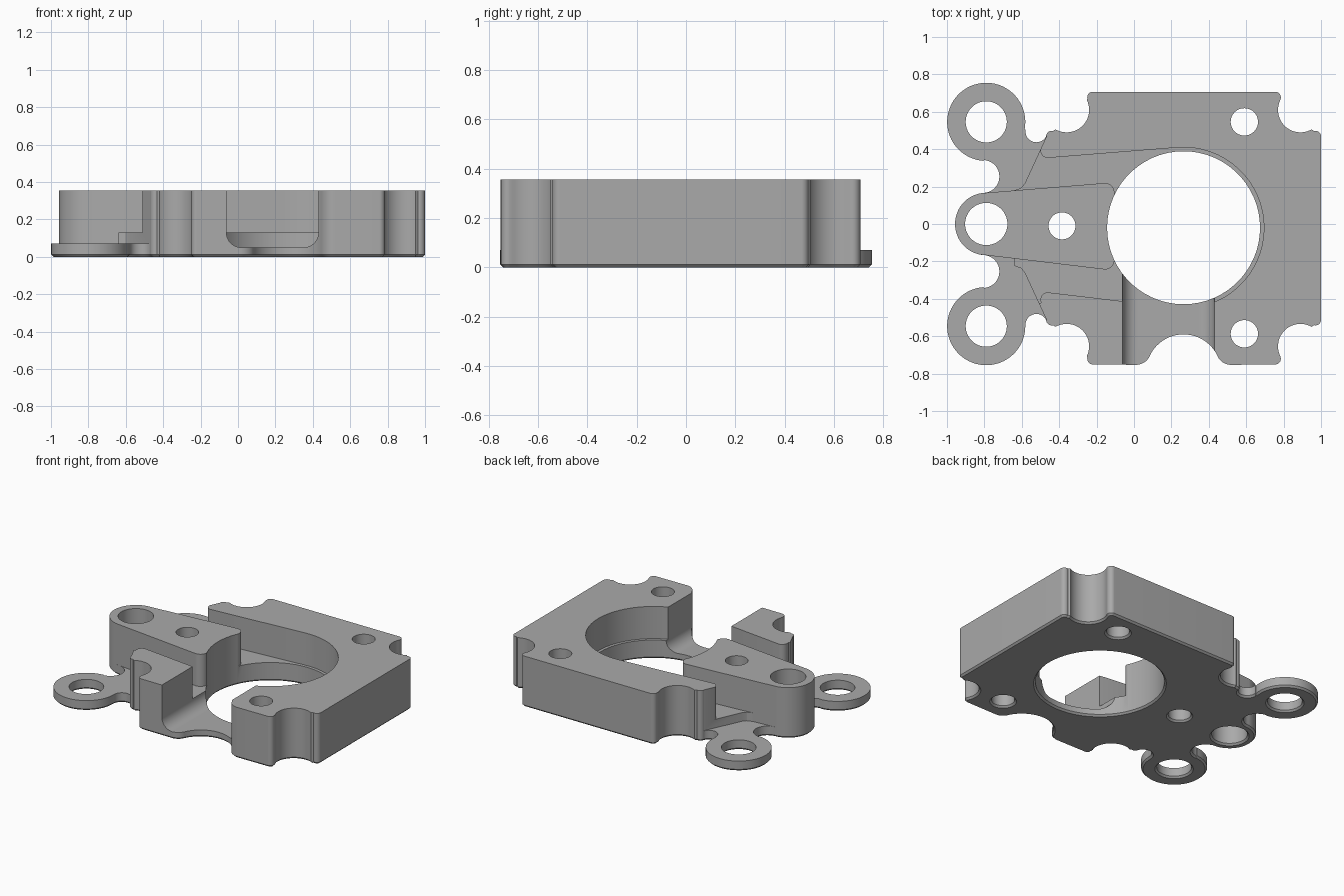
import bpy, bmesh
from math import cos, sin, radians, ceil, hypot, pi

cube = bpy.data.objects.get("Cube")
if cube:
    bpy.data.objects.remove(cube)

HEIGHT, FLOOR, EAR, CHAMFER = 0.355, 0.13, 0.07, 0.012
BODY_MIRROR = -0.044          # body is centred slightly in front of the ears
BORE = (0.265, -0.02)

metal = bpy.data.materials.new("grey_metal")
metal.use_nodes = True
metal.diffuse_color = (0.4, 0.4, 0.4, 1)
metal.node_tree.nodes["Principled BSDF"].inputs["Base Color"].default_value = (0.4, 0.4, 0.4, 1)


def arc(cx, cy, r, a0, a1):
    n = max(3, ceil(abs(a1 - a0) / 6))
    angles = [radians(a0 + (a1 - a0) * i / n) for i in range(n + 1)]
    return [(cx + r * cos(a), cy + r * sin(a)) for a in angles]


def circle(x, y, r):
    return arc(x, y, r, 0, 360)[:-1]


def clean(pts):
    out = []
    for p in pts:
        if not out or hypot(p[0] - out[-1][0], p[1] - out[-1][1]) > 0.002:
            out.append(p)
    if hypot(out[0][0] - out[-1][0], out[0][1] - out[-1][1]) < 0.002:
        out.pop()
    area = sum(a[0] * b[1] - b[0] * a[1] for a, b in zip(out, out[1:] + out[:1]))
    return out if area > 0 else out[::-1]


def inset(pts, d):
    out = []
    for i, (x, y) in enumerate(pts):
        a, b = pts[i - 1], pts[(i + 1) % len(pts)]
        tx, ty = b[0] - a[0], b[1] - a[1]
        k = d / hypot(tx, ty)
        out.append((x - ty * k, y + tx * k))
    return out


def prism(name, pts, layers):
    """Solid from one outline; layers are (z, inset) pairs, bottom to top."""
    pts = clean(pts)
    bm = bmesh.new()
    rings = [[bm.verts.new((x, y, z)) for x, y in (inset(pts, d) if d else pts)]
             for z, d in layers]
    bm.faces.new(rings[0][::-1])
    bm.faces.new(rings[-1])
    n = len(pts)
    for lo, hi in zip(rings, rings[1:]):
        for i in range(n):
            j = (i + 1) % n
            bm.faces.new((lo[i], lo[j], hi[j], hi[i]))
    mesh = bpy.data.meshes.new(name)
    bm.to_mesh(mesh)
    bm.free()
    mesh.materials.append(metal)
    obj = bpy.data.objects.new(name, mesh)
    bpy.context.collection.objects.link(obj)
    return obj


def cut(target, cutter, keep=False):
    mod = target.modifiers.new("cut", 'BOOLEAN')
    mod.operation, mod.solver, mod.object = 'DIFFERENCE', 'EXACT', cutter
    bpy.context.view_layer.objects.active = target
    bpy.ops.object.modifier_apply(modifier=mod.name)
    if not keep:
        bpy.data.objects.remove(cutter)


def half_outline(front):
    """Left tip to right edge: arm end and ear, then the scalloped body."""
    join = -1 if front else -11
    arm = arc(-0.79, 0, 0.167, 180, 94)
    arm += arc(-0.808, 0.254, 0.088, -86, 86)
    arm += arc(-0.79, 0.546, 0.209, 266, join)
    body = arc(-0.522, 0.495, 0.058, 180 + join, 330)
    body += arc(-0.44, 0.468, 0.03, 170, 75)
    body += arc(-0.36, 0.61, 0.12, 240, 385)
    body += arc(-0.22, 0.677, 0.03, 190, 90)
    if front:
        body += arc(0.011, 0.629, 0.08, 90, 25)
        body += arc(0.265, 0.746, 0.2, -155, -25)
        body += arc(0.519, 0.629, 0.08, 155, 90)
    body += arc(0.755, 0.677, 0.03, 90, -10)
    body += arc(0.89, 0.61, 0.12, 155, 300)
    body += arc(0.97, 0.468, 0.03, 105, 0)
    if front:
        return [(x, -y) for x, y in arm] + [(x, BODY_MIRROR - y) for x, y in body]
    return arm + body


# Full-height block with a chamfered bottom edge
plate = prism("mounting_block", half_outline(False) + half_outline(True)[::-1],
              [(0, CHAMFER), (CHAMFER, 0), (HEIGHT, 0)])

# Tapered arm that stays standing between the recesses
arm_shape = [(-1.3, 0.125), (-0.79, 0.167)] + arc(-0.155, 0.169, 0.05, 95, 0)
arm_shape += arc(-0.155, -0.193, 0.05, 0, -97) + [(-0.79, -0.167), (-1.3, -0.11)]
arm = prism("arm_helper", arm_shape, [(-0.1, 0), (0.6, 0)])

# Low ears on the left
edge = [(-0.54, 1), (-0.5, 0.52), (-0.468, 0.468), (-0.585, 0.215), (-0.605, 0.192), (-0.64, 0.18)]
ear_shape = [(-1.2, 1)] + edge + [(x, BODY_MIRROR - y) for x, y in edge[::-1]] + [(-1.2, -1)]
ear_cut = prism("ear_cutter", ear_shape, [(EAR, 0), (0.5, 0)])
cut(ear_cut, arm, keep=True)
cut(plate, ear_cut)

# Pocket around the arm and bore
pocket = [(-0.7, 0.41)] + arc(-0.46, 0.393, 0.04, 155, 265)
pocket += arc(*BORE, 0.43, 95, -90)
pocket += [(-0.06, -0.413)] + arc(-0.46, -0.405, 0.04, 95, 205) + [(-0.7, -0.422)]
pocket_cut = prism("pocket_cutter", pocket, [(FLOOR, 0), (0.52, 0)])
cut(pocket_cut, arm)
cut(plate, pocket_cut)

# Front window with rounded lower corners
window = [(-0.062, 0.6)] + arc(0.018, 0.13, 0.08, 180, 270)
window += arc(0.35, 0.13, 0.08, 270, 360) + [(0.43, 0.6)]
window_cut = prism("window_cutter", window, [(0.1, 0), (0.95, 0)])
window_cut.rotation_euler.x = pi / 2
bpy.context.view_layer.update()
cut(plate, window_cut)

# Bore and bolt holes, countersunk underneath
holes = [(*BORE, 0.409), (-0.79, 0, 0.113), (-0.385, -0.01, 0.072),
         (0.59, 0.546, 0.073), (0.59, -0.587, 0.073),
         (-0.79, 0.546, 0.11), (-0.79, -0.546, 0.11)]
for x, y, r in holes:
    cut(plate, prism("hole_cutter", circle(x, y, r),
                     [(-0.01, -CHAMFER - 0.01), (CHAMFER, 0), (0.5, 0)]))

# Shading
bpy.ops.object.select_all(action='DESELECT')
plate.select_set(True)
bpy.context.view_layer.objects.active = plate
bpy.ops.object.shade_smooth_by_angle(angle=radians(30))
